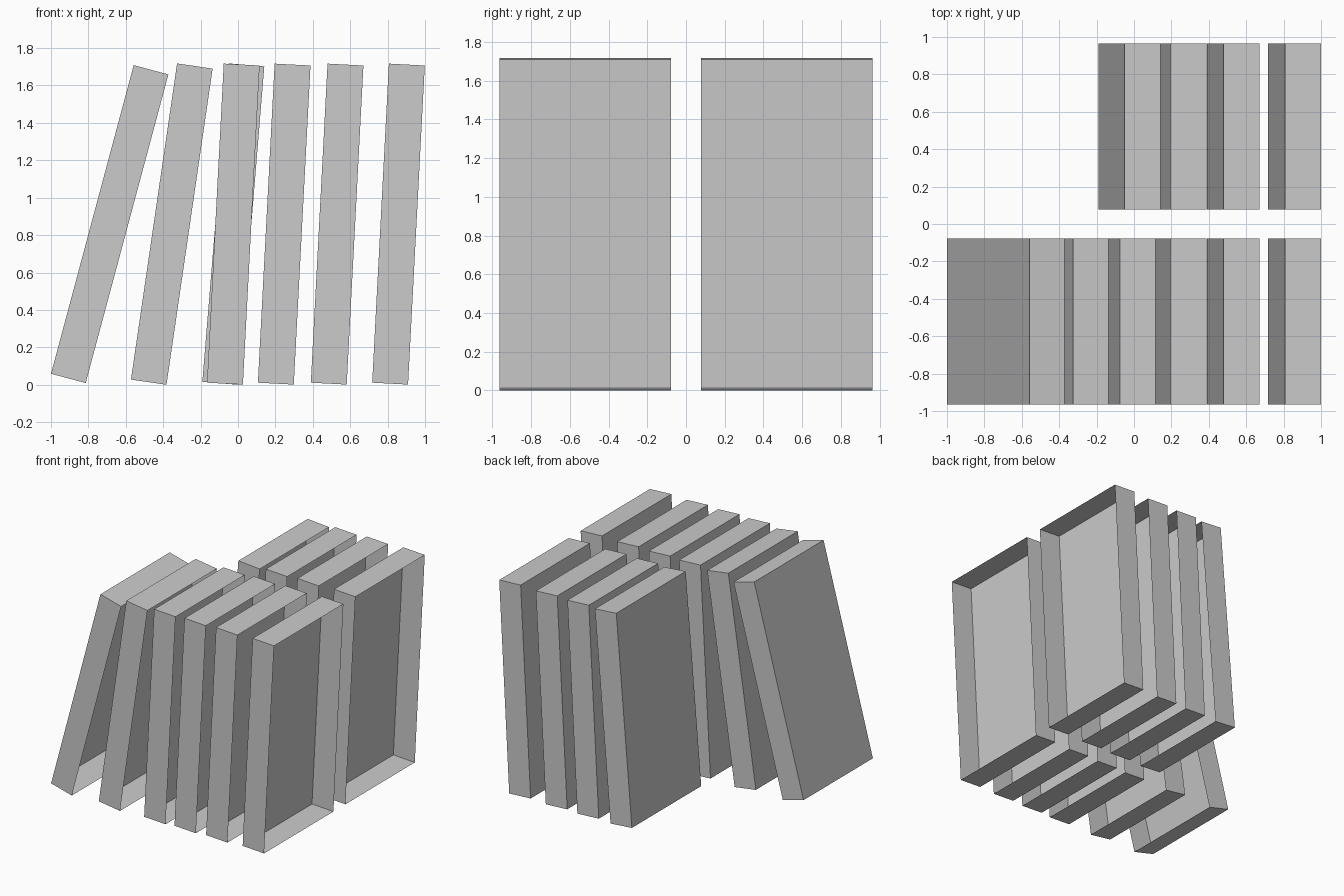
import bpy, bmesh
from math import radians
from mathutils import Matrix

if "Cube" in bpy.data.objects:
    bpy.data.objects.remove(bpy.data.objects["Cube"])

THICK, DEPTH, HEIGHT = 0.192, 0.888, 1.708
ROW_Y, MID_Z = 0.521, 0.859

grey = bpy.data.materials.new("plain grey")
grey.diffuse_color = (0.6, 0.6, 0.6, 1)
grey.use_nodes = True
grey.node_tree.nodes["Principled BSDF"].inputs["Base Color"].default_value = grey.diffuse_color


# Thin-walled case, open on its right (+x) side, leaning to the right
def leaning_case(name, x, y, lean):
    bm = bmesh.new()
    bmesh.ops.create_cube(bm, size=1)
    bm.normal_update()
    opening = [f for f in bm.faces if f.normal.x > 0.9]
    bmesh.ops.delete(bm, geom=opening, context='FACES_ONLY')
    bmesh.ops.scale(bm, vec=(THICK, DEPTH, HEIGHT), verts=bm.verts)
    bmesh.ops.rotate(bm, matrix=Matrix.Rotation(radians(lean), 3, 'Y'), verts=bm.verts)
    mesh = bpy.data.meshes.new(name)
    bm.to_mesh(mesh)
    bm.free()
    mesh.materials.append(grey)
    obj = bpy.data.objects.new(name, mesh)
    obj.location = (x, y, MID_Z)
    bpy.context.collection.objects.link(obj)


# Shared right-hand cases: (x, lean in degrees)
upright = [(0.247, 3), (0.530, 3), (0.858, 3)]
front_row = [(-0.686, 15), (-0.354, 8.3), (-0.025, 3)] + upright
back_row = [(-0.025, 4.7)] + upright

for row, y, cases in (("front", -ROW_Y, front_row), ("back", ROW_Y, back_row)):
    for i, (x, lean) in enumerate(cases, 1):
        leaning_case(f"{row}_case_{i}", x, y, lean)
